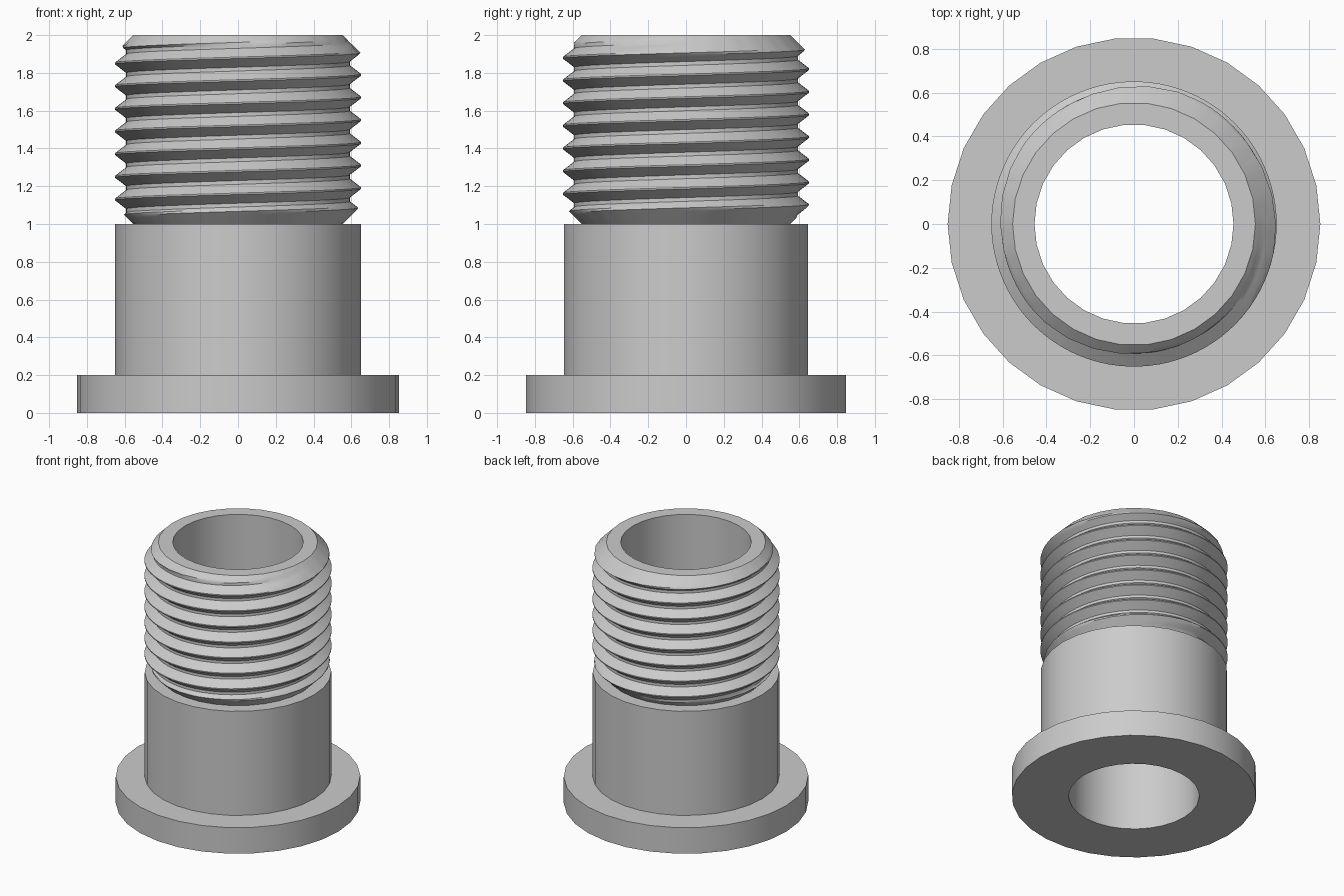
import bpy
import bmesh
from math import pi, cos, sin, radians

cube = bpy.data.objects.get("Cube")
if cube:
    bpy.data.objects.remove(cube, do_unlink=True)

SIDES = 30                      # facets of the turned parts
STEPS = 90                      # angular steps of the thread
BORE, RIM, ROOT, CREST = 0.455, 0.555, 0.592, 0.652
BASE, TOP = 1.0, 2.0            # height range of the thread
PITCH, START = 0.12, 1.07

grey = bpy.data.materials.new("plain grey")
grey.use_nodes = True
colour = (0.6, 0.6, 0.6, 1)
grey.diffuse_color = colour
grey.node_tree.nodes["Principled BSDF"].inputs["Base Color"].default_value = colour


def faceted(radius, angle):
    """Radius at an angle on a regular polygon with SIDES corners."""
    half = pi / SIDES
    return radius * cos(half) / cos(angle % (2 * half) - half)


def sweep(name, column, steps):
    """Skin the (radius, height) columns found at each angle around z."""
    bm = bmesh.new()
    rings = []
    for i in range(steps + 1):
        a = 2 * pi * i / steps
        rings.append([bm.verts.new((r * cos(a), r * sin(a), z)) for r, z in column(a)])
    for p, q in zip(rings, rings[1:]):
        for k in range(len(p) - 1):
            bm.faces.new((p[k], q[k], q[k + 1], p[k + 1]))
    bmesh.ops.remove_doubles(bm, verts=bm.verts, dist=0.0001)
    mesh = bpy.data.meshes.new(name)
    bm.to_mesh(mesh)
    bm.free()
    mesh.materials.append(grey)
    mesh.shade_smooth()
    mesh.set_sharp_from_angle(angle=radians(30))
    obj = bpy.data.objects.new(name, mesh)
    bpy.context.collection.objects.link(obj)
    return obj


# Bore, flange and plain sleeve
body_profile = [(BORE, TOP), (BORE, 0), (0.852, 0), (0.852, 0.2),
                (0.65, 0.2), (0.65, BASE), (0.5, BASE)]
sweep("flanged_sleeve", lambda a: body_profile, SIDES)

# One pitch of the thread: crest, upper flank, root, lower flank
FLANK = 4
tooth = []
for k in range(FLANK + 1):
    t = k / FLANK
    tooth.append((CREST + (ROOT - CREST) * t, 0.004 + 0.046 * t))
tooth += [(r, PITCH - dz) for r, dz in reversed(tooth)]


def thread_column(a):
    lift = START + PITCH * a / (2 * pi)
    points = [(0.5, BASE), (faceted(RIM, a), BASE)]
    for turn in range(-2, 10):
        for r, dz in tooth:
            z = min(max(lift + PITCH * turn + dz, BASE), TOP)
            # Chamfer both ends of the thread
            limit = faceted(RIM + min(z - BASE, TOP - z), a)
            points.append((min(r, limit), z))
    return points + [(faceted(RIM, a), TOP), (faceted(BORE, a), TOP)]


# Helical thread with chamfered ends and flat top rim
sweep("screw_thread", thread_column, STEPS)
